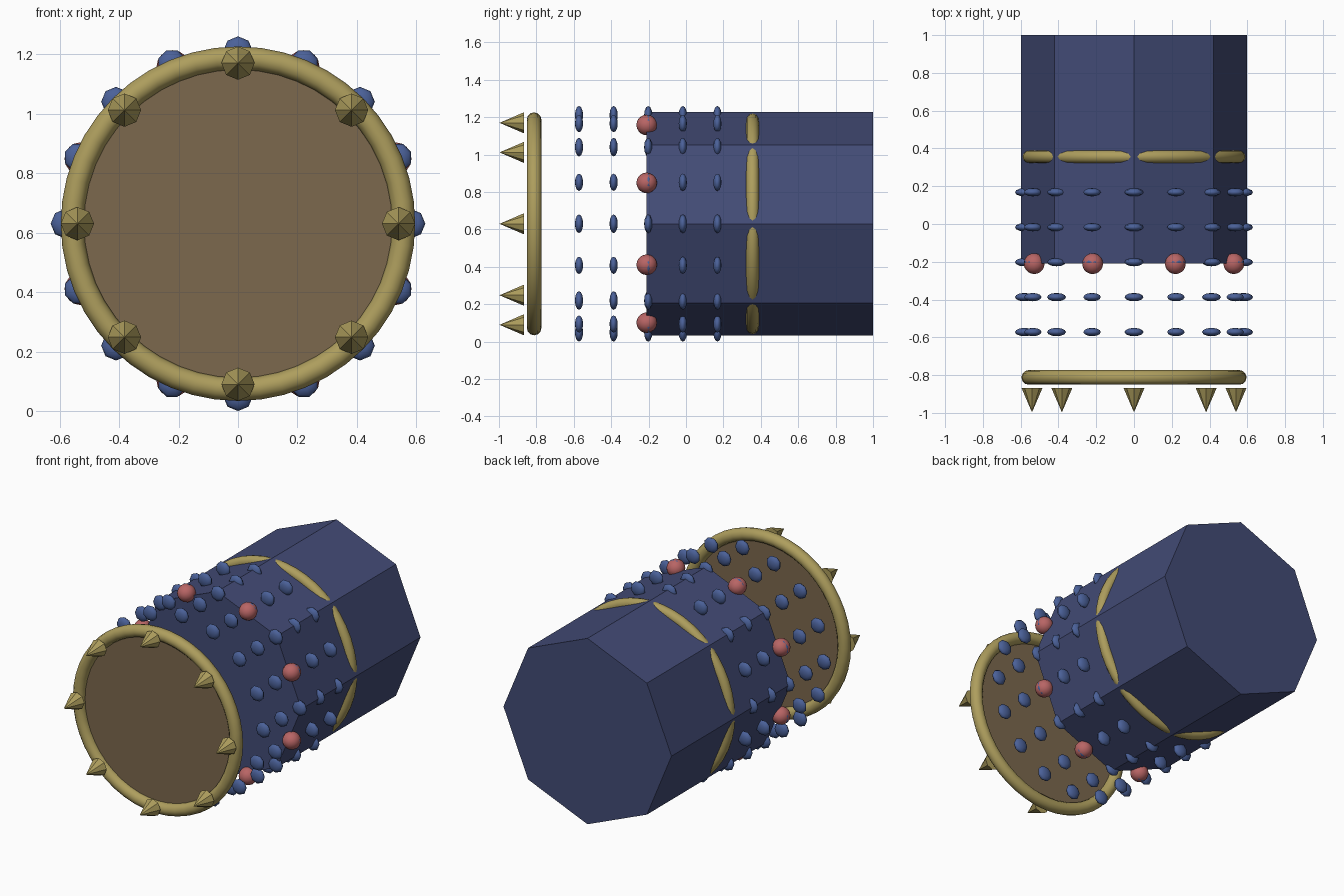
import bpy
from math import sin, cos, pi

if "Cube" in bpy.data.objects:
    bpy.data.objects.remove(bpy.data.objects["Cube"])

CZ = 0.63                      # height of the barrel axis (runs along y)
FACE_Y = (pi / 2, 0, 0)        # turns a z-axis primitive to point at -y


def material(name, rgb):
    m = bpy.data.materials.new(name)
    m.diffuse_color = (*rgb, 1)
    m.use_nodes = True
    m.node_tree.nodes["Principled BSDF"].inputs["Base Color"].default_value = m.diffuse_color
    return m


NAVY = material("navy", (0.055, 0.07, 0.18))
BLUE = material("bead_blue", (0.07, 0.12, 0.32))
GOLD = material("gold", (0.42, 0.34, 0.11))
BROWN = material("brown", (0.2, 0.14, 0.075))
RED = material("red", (0.48, 0.13, 0.13))


def finish(name, mat, smooth=None):
    ob = bpy.context.object
    ob.name = name
    ob.data.materials.append(mat)
    if smooth:
        bpy.ops.object.shade_smooth_by_angle(angle=smooth)
    return ob


def ring(name, y, major, minor):
    bpy.ops.mesh.primitive_torus_add(
        location=(0, y, CZ), rotation=FACE_Y, major_radius=major,
        minor_radius=minor, major_segments=48, minor_segments=12)
    return finish(name, GOLD, 0.6)


def around(first, count, radius, y, name, offset=0.0):
    """Repeat a part round the axis, sharing its mesh."""
    for i in range(count):
        a = 2 * pi * i / count + offset
        ob = first if i == 0 else first.copy()
        if i:
            bpy.context.collection.objects.link(ob)
        ob.name = f"{name}_{i + 1}"
        ob.location = (radius * cos(a), y, CZ + radius * sin(a))
        ob.rotation_euler = (pi / 2, -a, 0)


# Octagonal barrel body
bpy.ops.mesh.primitive_cylinder_add(
    vertices=8, radius=0.597, depth=1.21, location=(0, 0.395, CZ), rotation=FACE_Y)
finish("barrel_body", NAVY)

# Front rim and the band that bulges through the barrel sides
ring("front_rim", -0.812, 0.557, 0.039)
ring("barrel_band", 0.356, 0.557, 0.034)

# Front membrane
bpy.ops.mesh.primitive_circle_add(
    vertices=48, radius=0.557, fill_type='NGON', location=(0, -0.812, CZ), rotation=FACE_Y)
finish("front_membrane", BROWN)

# Spikes on the rim
bpy.ops.mesh.primitive_cone_add(vertices=8, radius1=0.056, radius2=0, depth=0.13)
around(finish("rim_spike", GOLD), 8, 0.54, -0.932, "rim_spike")

# Five rings of flattened beads
for r in range(5):
    bpy.ops.mesh.primitive_uv_sphere_add(segments=8, ring_count=6, radius=1)
    bead = finish("bead", BLUE, 1.2)
    for v in bead.data.vertices:
        v.co.x *= 0.05
        v.co.y *= 0.05
        v.co.z *= 0.022
    around(bead, 16, 0.58, -0.572 + 0.185 * r, f"bead_row{r + 1}")

# Red studs at the front edge of the barrel
bpy.ops.mesh.primitive_uv_sphere_add(segments=16, ring_count=10, radius=0.055)
around(finish("red_stud", RED, 0.8), 8, 0.572, -0.21, "red_stud", pi / 8)
